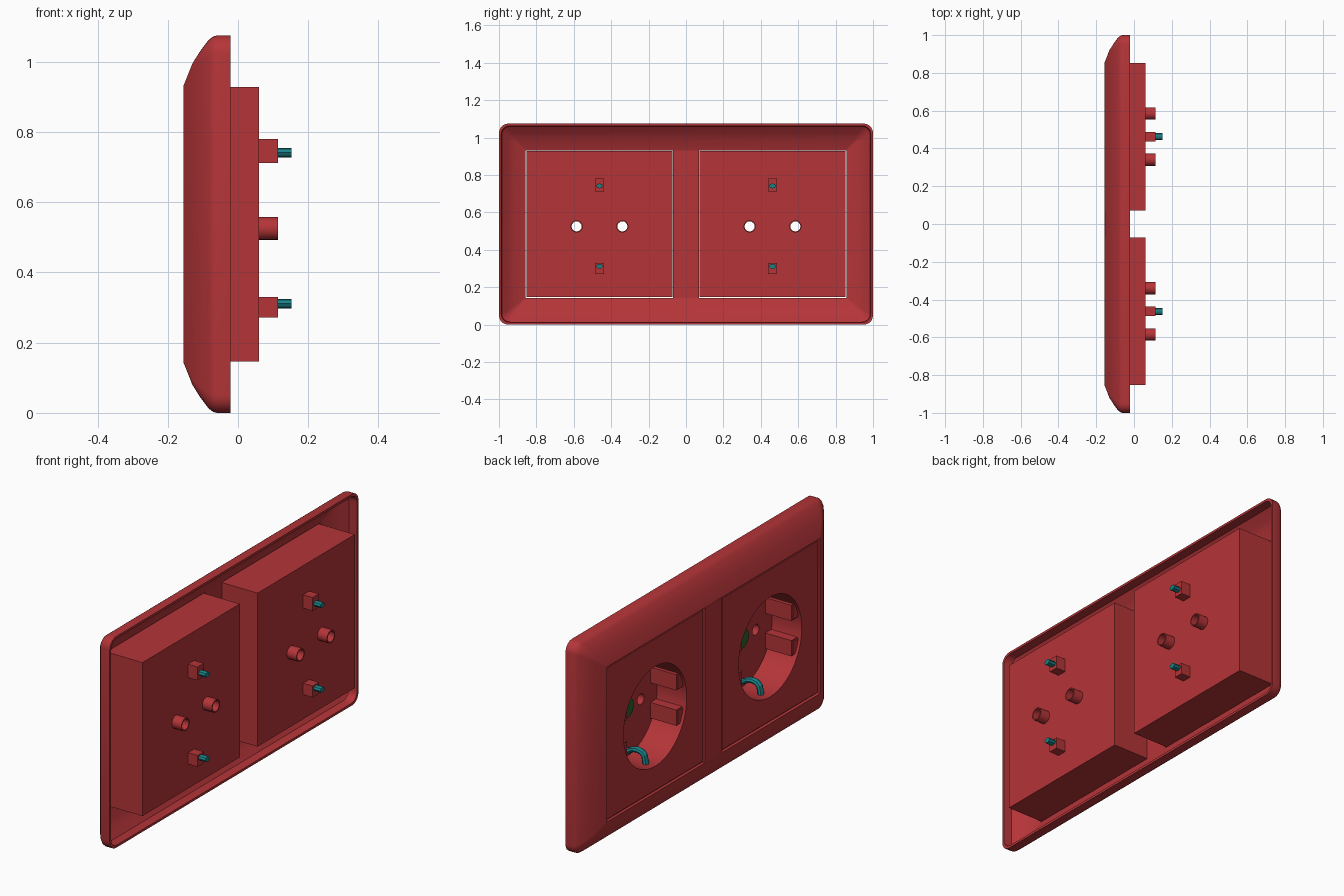
import bpy, bmesh, math
from mathutils import Vector, Matrix

if "Cube" in bpy.data.objects:
    bpy.data.objects.remove(bpy.data.objects["Cube"])

def material(name, col):
    m = bpy.data.materials.new(name)
    m.diffuse_color = (*col, 1)
    m.use_nodes = True
    m.node_tree.nodes["Principled BSDF"].inputs["Base Color"].default_value = m.diffuse_color
    return m

RED = material("red_plastic", (0.46, 0.035, 0.04))
TEAL = material("teal_metal", (0.01, 0.22, 0.24))
GREEN = material("green_screw", (0.02, 0.13, 0.03))

def finish(name, bm, mat):
    bmesh.ops.recalc_face_normals(bm, faces=bm.faces)
    me = bpy.data.meshes.new(name)
    bm.to_mesh(me)
    bm.free()
    me.materials.append(mat)
    ob = bpy.data.objects.new(name, me)
    bpy.context.collection.objects.link(ob)
    return ob

def activate(ob):
    bpy.ops.object.select_all(action='DESELECT')
    ob.select_set(True)
    bpy.context.view_layer.objects.active = ob

def smooth(ob):
    activate(ob)
    bpy.ops.object.shade_smooth_by_angle(angle=math.radians(30))

def box(name, x, y, z, mat=RED, front_bevel=0):
    bm = bmesh.new()
    bmesh.ops.create_cube(bm, size=1)
    for v in bm.verts:
        v.co = Vector((r[0] + (c + 0.5) * (r[1] - r[0]) for c, r in zip(v.co, (x, y, z))))
    if front_bevel:
        edges = [e for e in bm.edges if all(abs(v.co.x - x[0]) < 1e-5 for v in e.verts)]
        bmesh.ops.bevel(bm, geom=edges, offset=front_bevel, segments=2, affect='EDGES')
    return finish(name, bm, mat)

def rod(name, x, y, z, r, n, mat=RED):
    bm = bmesh.new()
    mtx = Matrix.Translation(((x[0] + x[1]) / 2, y, z)) @ Matrix.Rotation(math.pi / 2, 4, 'Y')
    bmesh.ops.create_cone(bm, cap_ends=True, segments=n, radius1=r, radius2=r,
                          depth=x[1] - x[0], matrix=mtx)
    return finish(name, bm, mat)

def cut(ob, cutters):
    activate(ob)
    for c in cutters:
        c.hide_render = True
        m = ob.modifiers.new("cut", 'BOOLEAN')
        m.operation, m.solver, m.object = 'DIFFERENCE', 'EXACT', c
        bpy.ops.object.modifier_apply(modifier=m.name)

def remove(obs):
    for o in obs:
        bpy.data.objects.remove(o)

# Cover frame: rounded rectangles lofted along a (inset, x) section, closed into a thin shell
HY, HZ, CZ = 1.0, 0.5375, 0.5375

def ring(bm, d, x):
    r = max(0.05 - 0.4 * d, 0.003)
    verts = []
    for k, (sy, sz) in enumerate(((1, 1), (-1, 1), (-1, -1), (1, -1))):
        for i in range(6):
            a = math.pi / 2 * (k + i / 5)
            verts.append(bm.verts.new((x, sy * (HY - d - r) + r * math.cos(a),
                                       CZ + sz * (HZ - d - r) + r * math.sin(a))))
    return verts

section = [(0, -0.022), (0, -0.06), (0.003, -0.071), (0.013, -0.084), (0.045, -0.108),
           (0.08, -0.13), (0.143, -0.155), (0.143, -0.138), (0.08, -0.116),
           (0.05, -0.096), (0.015, -0.066), (0.012, -0.022)]
bm = bmesh.new()
rings = [ring(bm, *s) for s in section]
for a, b in zip(rings, rings[1:] + rings[:1]):
    for i in range(len(a)):
        j = (i + 1) % len(a)
        bm.faces.new((a[i], a[j], b[j], b[i]))
smooth(finish("cover_frame", bm, RED))

# Bar between the two openings
box("frame_bar", (-0.155, -0.138), (-0.069, 0.069), (0.141, 0.934))

Z0 = 0.529      # socket centre height
FACE, FLOOR, BACK = -0.15, 0.017, 0.06

for side, cy in (("left", 0.4625), ("right", -0.4625)):
    # Housing with round recess and two through contact holes
    body = box(side + "_housing", (FACE, BACK), (cy - 0.391, cy + 0.391),
               (0.147, 0.928), front_bevel=0.006)
    recess = rod("recess_cutter", (-0.3, FLOOR), cy, Z0, 0.254, 48)
    holes = [rod("hole_cutter", (-0.1, 0.2), cy + s * 0.1225, Z0 - 0.004, 0.027, 16)
             for s in (-1, 1)]
    cut(body, [recess] + holes)
    smooth(body)

    # Contact sleeves on the back
    for s, hole in zip((-1, 1), holes):
        sleeve = rod(side + "_contact_sleeve", (BACK - 0.005, 0.114),
                     cy + s * 0.1225, Z0 - 0.004, 0.033, 16)
        cut(sleeve, [hole])
        smooth(sleeve)
    remove([recess] + holes)

    # Guide ribs on both side walls of the recess
    for sy in (-1, 1):
        for sz in (-1, 1):
            ys = sorted((cy + sy * 0.2, cy + sy * 0.262))
            zs = sorted((Z0 + sz * 0.05, Z0 + sz * 0.13))
            box(side + "_guide_rib", (-0.135, FLOOR + 0.01), ys, zs, front_bevel=0.006)

    # Centre screw
    smooth(rod(side + "_screw", (FLOOR - 0.012, FLOOR + 0.01), cy, Z0, 0.05, 24, GREEN))

    # Square terminals at the back
    for zs in ((0.712, 0.78), (0.272, 0.33)):
        box(side + "_terminal", (BACK - 0.005, 0.114), (cy - 0.025, cy + 0.025), zs)

    # Bent earth clips running from the recess wall out through the back
    path = [(0.152, 0.215), (0.02, 0.215), (-0.005, 0.212), (-0.025, 0.198),
            (-0.05, 0.193), (-0.075, 0.197), (-0.09, 0.212), (-0.1, 0.262)]
    for sz in (-1, 1):
        cu = bpy.data.curves.new(side + "_earth_clip", 'CURVE')
        cu.dimensions = '3D'
        cu.bevel_depth, cu.bevel_resolution, cu.use_fill_caps = 0.0135, 2, True
        sp = cu.splines.new('POLY')
        sp.points.add(len(path) - 1)
        for p, (x, z) in zip(sp.points, path):
            p.co = (x, 0, sz * z, 1)
        cu.materials.append(TEAL)
        clip = bpy.data.objects.new(side + "_earth_clip", cu)
        clip.location = (0, cy, 0.5265)
        clip.scale = (1, 1.35, 1)
        bpy.context.collection.objects.link(clip)
        activate(clip)
        bpy.ops.object.convert(target='MESH')
        smooth(bpy.context.object)
